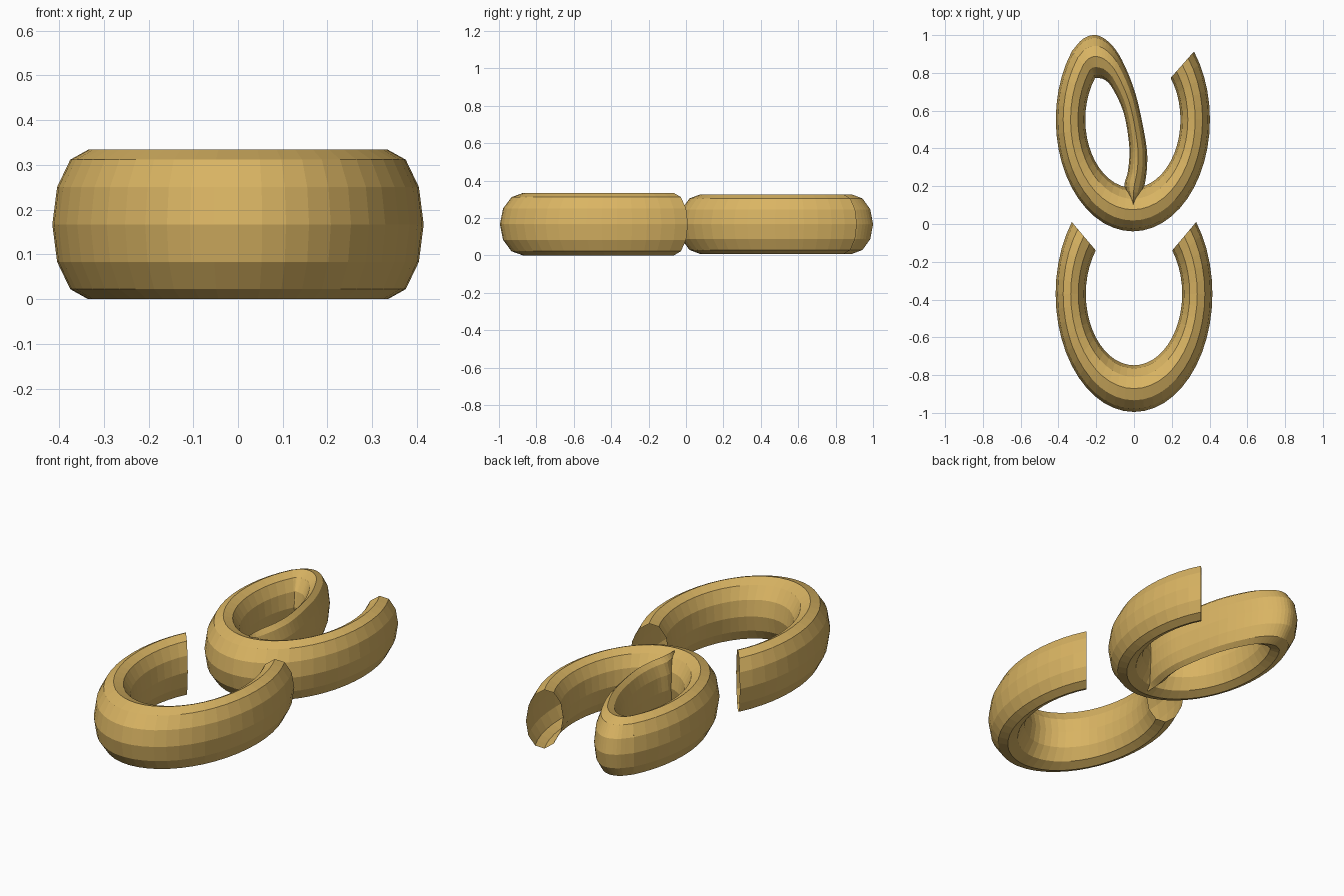
import bpy, bmesh, math
from mathutils import Vector

if "Cube" in bpy.data.objects:
    bpy.data.objects.remove(bpy.data.objects["Cube"])

gold = bpy.data.materials.new("warm_gold")
gold.diffuse_color = (0.70, 0.46, 0.125, 1)
gold.use_nodes = True
gold.node_tree.nodes["Principled BSDF"].inputs["Base Color"].default_value = gold.diffuse_color

SIDES = 12
MID_Z = 0.167


def sweep(name, pairs, half_h):
    """Open tube with 12 sided oval sections, from (outer, inner) edge points seen from above."""
    bm = bmesh.new()
    rings = []
    for outer, inner in pairs:
        mid, half = (outer + inner) / 2, (outer - inner) / 2
        ring = []
        for i in range(SIDES):
            t = 2 * math.pi * i / SIDES
            p = mid + half * math.cos(t)
            ring.append(bm.verts.new((p.x, p.y, MID_Z + half_h * math.sin(t))))
        rings.append(ring)
    for a, b in zip(rings, rings[1:]):
        for i in range(SIDES):
            j = (i + 1) % SIDES
            bm.faces.new((a[i], b[i], b[j], a[j]))
    bmesh.ops.recalc_face_normals(bm, faces=bm.faces)
    me = bpy.data.meshes.new(name)
    bm.to_mesh(me)
    bm.free()
    me.materials.append(gold)
    ob = bpy.data.objects.new(name, me)
    bpy.context.collection.objects.link(ob)
    return ob


def oval_arc(cx, cy, outer, inner):
    """Oval ring left open at the back, in 7.5 degree steps."""
    pairs = []
    for k in range(35):
        t = math.radians(142.5 + 7.5 * k)
        c, s = math.cos(t), math.sin(t)
        pairs.append((Vector((cx + outer[0] * c, cy + outer[1] * s)),
                      Vector((cx + inner[0] * c, cy + inner[1] * s))))
    return pairs


def smooth(points, steps=4):
    """Catmull-Rom curve through the points."""
    p = [Vector(q) for q in points]
    p = [2 * p[0] - p[1]] + p + [2 * p[-1] - p[-2]]
    out = []
    for i in range(1, len(p) - 2):
        a, b, c, d = p[i - 1:i + 3]
        for k in range(steps):
            t = k / steps
            out.append(0.5 * (2 * b + (c - a) * t + (2 * a - 5 * b + 4 * c - d) * t * t
                              + (3 * b - a - 3 * c + d) * t ** 3))
    return out + [p[-2]]


# front open ring
sweep("front_open_ring", oval_arc(0, -0.37, (0.415, 0.625), (0.255, 0.378)), 0.167)
# back open ring, slightly smaller
sweep("back_open_ring", oval_arc(-0.006, 0.553, (0.408, 0.592), (0.252, 0.362)), 0.159)

# curled strand from the left end of the back ring down into its base
outer = smooth([(-0.33, 0.914), (-0.27, 0.98), (-0.20, 1.0), (-0.13, 0.96), (-0.065, 0.87),
                (0.008, 0.69), (0.06, 0.45), (0.07, 0.32), (0.05, 0.185), (0.0, 0.10)])
inner = smooth([(-0.206, 0.773), (-0.205, 0.774), (-0.19, 0.773), (-0.155, 0.763), (-0.115, 0.72),
                (-0.055, 0.59), (-0.025, 0.41), (-0.032, 0.28), (-0.05, 0.20), (-0.01, 0.11)])
sweep("curled_strand", list(zip(outer, inner)), 0.159)
